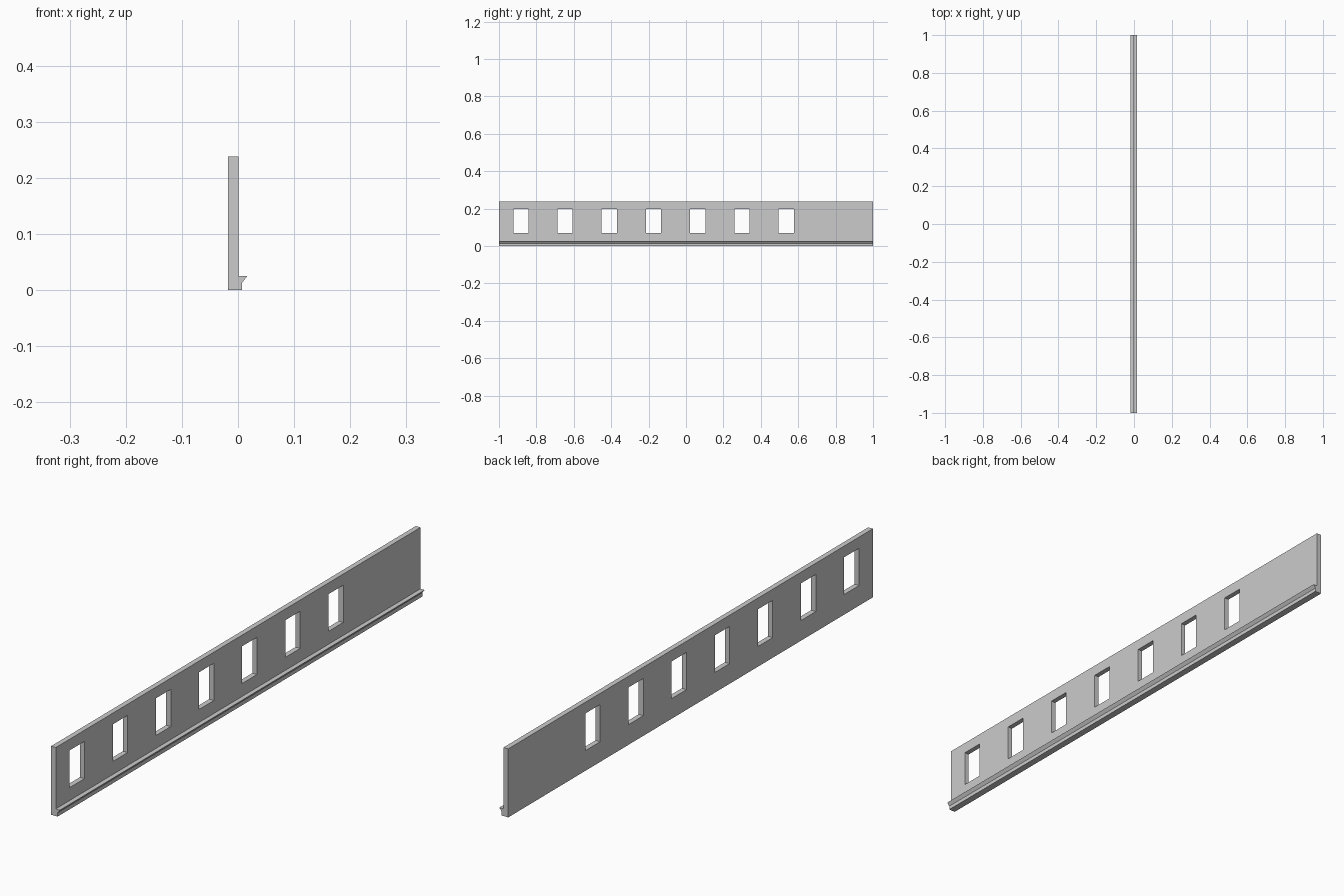
import bpy, bmesh

if "Cube" in bpy.data.objects:
    bpy.data.objects.remove(bpy.data.objects["Cube"])

LENGTH = 2.0
# Cross-section (x, z): flat wall with a small flared ledge at its foot
PROFILE = [(-0.0175, 0), (0.0075, 0), (0.0075, 0.0135), (0.0165, 0.025),
           (0.0005, 0.025), (0.0005, 0.238), (-0.0175, 0.238)]
WINDOW_COUNT, FIRST_Y, SPACING = 7, -0.883, 0.2365
WINDOW_W, WINDOW_Z0, WINDOW_Z1 = 0.081, 0.07, 0.199


def make_object(name, bm):
    bmesh.ops.recalc_face_normals(bm, faces=bm.faces[:])
    mesh = bpy.data.meshes.new(name)
    bm.to_mesh(mesh)
    bm.free()
    obj = bpy.data.objects.new(name, mesh)
    bpy.context.collection.objects.link(obj)
    return obj


# Wall panel: profile swept along its length
bm = bmesh.new()
face = bm.faces.new([bm.verts.new((x, -LENGTH / 2, z)) for x, z in PROFILE])
swept = bmesh.ops.extrude_face_region(bm, geom=[face], use_keep_orig=True)
bmesh.ops.translate(bm, vec=(0, LENGTH, 0),
                    verts=[v for v in swept["geom"] if isinstance(v, bmesh.types.BMVert)])
wall = make_object("wall_panel", bm)

# Row of evenly spaced window cutters
bm = bmesh.new()
for i in range(WINDOW_COUNT):
    box = bmesh.ops.create_cube(bm, size=1)["verts"]
    bmesh.ops.scale(bm, vec=(0.2, WINDOW_W, WINDOW_Z1 - WINDOW_Z0), verts=box)
    bmesh.ops.translate(bm, verts=box,
                        vec=(0, FIRST_Y + i * SPACING, (WINDOW_Z0 + WINDOW_Z1) / 2))
cutter = make_object("window_cutter", bm)
cutter.hide_render = True

# Cut the windows through the wall, then discard the cutter
cut = wall.modifiers.new("windows", 'BOOLEAN')
cut.operation = 'DIFFERENCE'
cut.solver = 'EXACT'
cut.object = cutter
bpy.context.view_layer.objects.active = wall
bpy.ops.object.modifier_apply(modifier=cut.name)
bpy.data.objects.remove(cutter)
